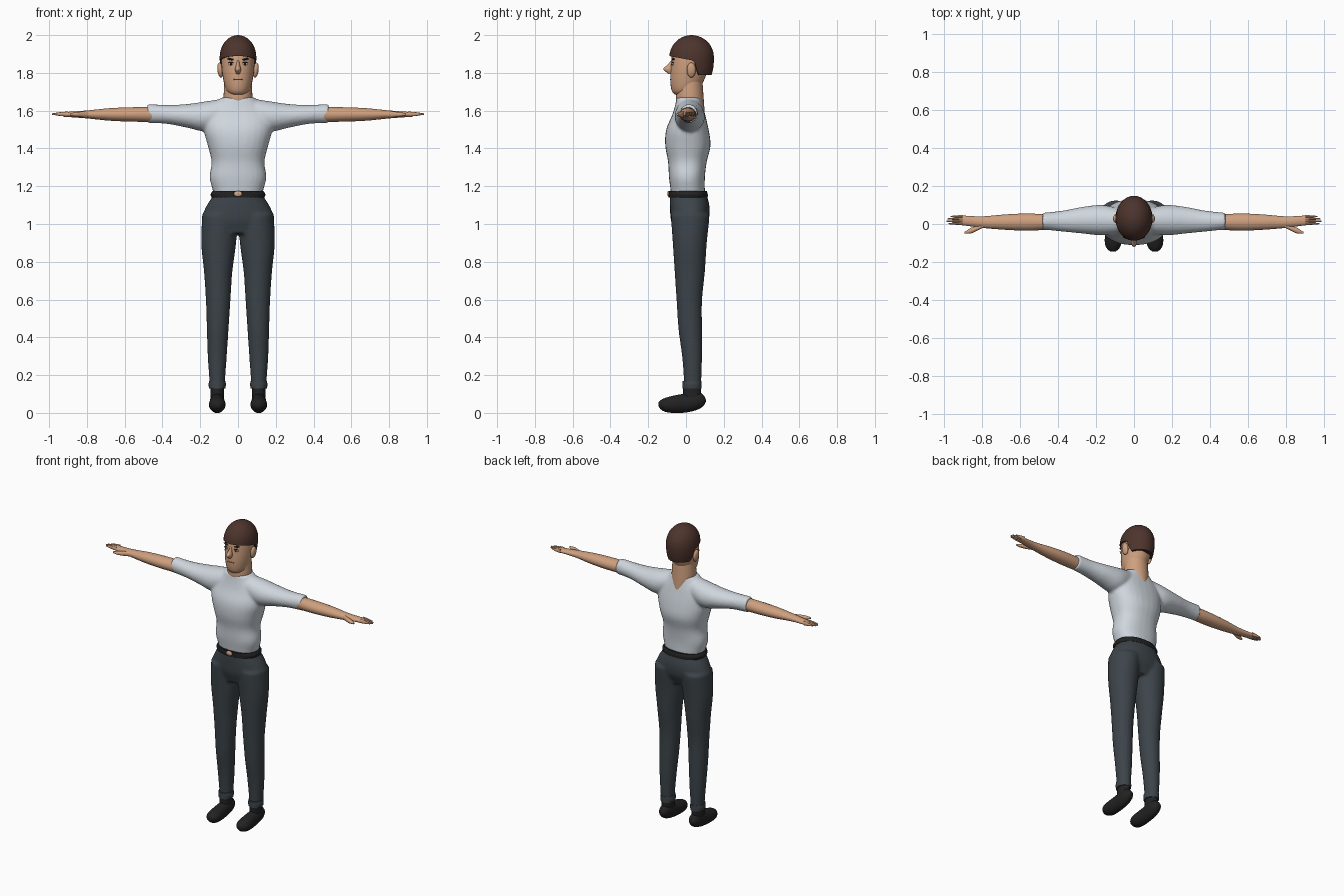
import bpy, bmesh, math
from mathutils import Matrix, Vector

if "Cube" in bpy.data.objects:
    bpy.data.objects.remove(bpy.data.objects["Cube"])


def material(name, *rgb):
    mat = bpy.data.materials.new(name)
    mat.use_nodes = True
    mat.diffuse_color = (*rgb, 1)
    mat.node_tree.nodes["Principled BSDF"].inputs["Base Color"].default_value = (*rgb, 1)
    return mat


SKIN = material("skin", .62, .35, .21)
SHIRT = material("pale grey cloth", .62, .67, .72)
TROUSER = material("dark slate cloth", .046, .058, .068)
LEATHER = material("black leather", .016, .016, .017)
HAIR = material("brown hair", .075, .034, .026)
DARK = material("dark brown", .025, .014, .012)
WHITE = material("eye white", .75, .72, .68)
LIP = material("lip", .3, .12, .08)
BRASS = material("buckle tan", .65, .38, .24)
SIDES = (("left", 1), ("right", -1))


def sample(column, count, t):
    """Read a column of evenly spaced values at t in [0, 1] along a smooth curve."""
    if not isinstance(column, tuple):
        return column
    i = min(int(t * (count - 1)), count - 2)
    f = t * (count - 1) - i
    a, b, c, d = (column[max(0, min(count - 1, i + k))] for k in (-1, 0, 1, 2))
    return b + f / 2 * (c - a + f * (2 * a - 5 * b + 4 * c - d + f * (3 * (b - c) + d - a)))


def skin_rings(bm, rings):
    """Join the rings with quads and close both ends."""
    for lower, upper in zip(rings, rings[1:]):
        for k in range(len(lower)):
            j = (k + 1) % len(lower)
            bm.faces.new((lower[k], lower[j], upper[j], upper[k]))
    bm.faces.new(rings[0])
    bm.faces.new(rings[-1])


def loft(bm, axis, start, stop, wide, deep, at=(0, 0, 0), side=1, rounded=False, power=2):
    """Sweep ovals along an axis. wide and deep are half sizes, or (low, high) lists of extents."""
    wide, deep = (size if isinstance(size, list) else [None, size] for size in (wide, deep))
    count = max([2] + [len(c) for c in wide + deep if isinstance(c, tuple)])
    steps, segments = 4 * (count - 1), 28
    rings = []
    for i in range(steps + 1):
        t = i / steps
        along = start + (stop - start) * ((1 - math.cos(math.pi * t)) / 2 if rounded else t)
        middles, radii = [], []
        for low, high in (wide, deep):
            top = sample(high, count, t)
            bottom = -top if low is None else sample(low, count, t)
            middles.append((top + bottom) / 2)
            radii.append((top - bottom) / 2)
        ring = []
        for k in range(segments):
            angle = math.tau * k / segments
            a, b = (m + r * math.copysign(abs(f) ** (2 / power), f) for m, r, f in
                    zip(middles, radii, (math.cos(angle), math.sin(angle))))
            point = Vector({"x": (along, a, b), "y": (a, along, b), "z": (a, b, along)}[axis])
            point += Vector(at)
            point.x *= side
            ring.append(bm.verts.new(point))
        rings.append(ring)
    skin_rings(bm, rings)


def finish(name, bm, mat, fuse=False):
    bmesh.ops.recalc_face_normals(bm, faces=bm.faces)
    mesh = bpy.data.meshes.new(name)
    bm.to_mesh(mesh)
    bm.free()
    mesh.materials.append(mat)
    ob = bpy.data.objects.new(name, mesh)
    bpy.context.collection.objects.link(ob)
    bpy.ops.object.select_all(action="DESELECT")
    ob.select_set(True)
    bpy.context.view_layer.objects.active = ob
    bpy.ops.object.shade_smooth_by_angle(angle=math.radians(50))
    if fuse:  # blend overlapping volumes into one soft garment
        remesh = ob.modifiers.new("fuse", "REMESH")
        remesh.mode, remesh.voxel_size, remesh.use_smooth_shade = "VOXEL", .009, True
        soften = ob.modifiers.new("soften", "SMOOTH")
        soften.factor, soften.iterations = .5, 4


def part(name, mat, *args, **options):
    bm = bmesh.new()
    loft(bm, *args, **options)
    finish(name, bm, mat)


def ball(name, mat, centre, radii, tilt=0):
    bm = bmesh.new()
    matrix = (Matrix.Translation(Vector(centre)) @ Matrix.Rotation(tilt, 4, "Y")
              @ Matrix.Diagonal((*radii, 1)))
    bmesh.ops.create_uvsphere(bm, u_segments=20, v_segments=12, radius=1, matrix=matrix)
    finish(name, bm, mat)


# Shirt: trunk and both sleeves fused
bm = bmesh.new()
loft(bm, "z", 1.16, 1.67, (.13, .15, .14, .16, .18, .17, .09),
     [(-.08, -.09, -.095, -.11, -.105, -.07, -.05), (.1, .1, .11, .13, .12, .1, .08)], power=2.3)
for _, side in SIDES:
    loft(bm, "x", .06, .48, [(-.05, -.06, -.05, -.04, -.03), (.08, .1, .09, .07, .06)],
         [(-.07, -.11, -.09, -.07, -.065), (.065, .05, .035, .03, .035)], (0, 0, 1.6), side)
finish("shirt", bm, SHIRT, fuse=True)

# Trousers: hips and both legs fused
bm = bmesh.new()
loft(bm, "z", .95, 1.16, (.13, .19, .17, .13),
     [(-.06, -.08, -.085, -.085), (.09, .12, .125, .11)], power=2.2)
for _, side in SIDES:
    loft(bm, "z", .14, 1.05,
         [(.07, .06, .05, .04, .03, .01, 0), (.15, .16, .165, .17, .18, .195, .19)],
         [(-.01, -.02, -.04, -.05, -.06, -.07, -.08), (.08, .085, .085, .085, .1, .11, .125)],
         side=side)
finish("trousers", bm, TROUSER, fuse=True)

# Belt and buckle
part("belt", LEATHER, "z", 1.14, 1.175, (.14, .145, .135), [-.092, (.115, .115, .11)], power=2.3)
ball("belt_buckle", BRASS, (0, -.092, 1.16), (.022, .007, .015))

for name, side in SIDES:
    # Turned-up cuff and shoe, centred under the leg
    foot = (.11, 0, 0)
    part(name + "_trouser_cuff", TROUSER, "z", .13, .17, (.043, .046, .043),
         [-.018, .082], foot, side)
    bm = bmesh.new()
    loft(bm, "y", -.145, .105, (.01, .042, .04, .035, .01),
         [(.035, .005, 0, .02, .06), (.055, .08, .1, .11, .07)], foot, side, rounded=True)
    loft(bm, "z", .05, .15, .035, [-.015, .08], foot, side)
    finish(name + "_shoe", bm, LEATHER)

    # Bare forearm, palm, thumb and fingers
    wrist = (0, 0, 1.58)
    bm = bmesh.new()
    loft(bm, "x", .44, .92, [(-.03, -.035, -.03, -.02, -.005), (.05, .055, .05, .04, .045)],
         (.04, .038, .033, .021, .013), wrist, side)
    loft(bm, "x", .79, .89, [(-.02, -.035, -.05, -.05), (0, -.01, -.02, -.04)],
         (.015, .015, .012, .006), wrist, side)
    for i, tip in enumerate((.975, .985, .98, .965)):
        loft(bm, "x", .9, tip, (.007, .006, .003), (.013, .01, .004),
             (0, .002 + i * .0125, 1.582), side)
    finish(name + "_forearm_and_hand", bm, SKIN)

# Neck, head and nose
part("neck", SKIN, "z", 1.57, 1.79, (.04, .074, .074, .07),
     [(0, -.05, -.05, -.04), (.1, .095, .09, .085)])
part("head", SKIN, "z", 1.685, 1.985, (.03, .06, .077, .087, .083, .055, .03),
     [(-.055, -.075, -.083, -.08, -.07, -.03, 0), (0, .06, .095, .12, .125, .09, .06)], rounded=True)
part("nose", SKIN, "z", 1.795, 1.865, (.01, .016, .01, .006), [(-.095, -.12, -.1, -.08), -.06])

# Ears and face details
for name, side in SIDES:
    ball(name + "_ear", SKIN, (.094 * side, .028, 1.815), (.015, .024, .04), .12 * side)
    for label, mat, rise, out, radii, tilt in (
            ("_eye", WHITE, 0, 0, (.014, .006, .007), 0),
            ("_iris", DARK, 0, .004, (.006, .004, .006), 0),
            ("_upper_lid", DARK, .007, .001, (.017, .007, .003), 0),
            ("_eyebrow", DARK, .025, -.003, (.021, .009, .005), -.15)):
        ball(name + label, mat, (.037 * side, -.07 - out, 1.847 + rise), radii, tilt * side)
ball("mouth", LIP, (0, -.079, 1.765), (.026, .006, .004))

# Hair cap: the hairline drops from the brow, over the ears, to the nape
bm = bmesh.new()
rows, columns = 12, 48
rings = [[] for _ in range(rows + 1)]
for k in range(columns):
    angle = math.tau * k / columns
    back = math.sin(angle)
    nape = max(0, min(1, (back - .08) / .3))
    hairline = math.radians(3 - 11 * min(1, back + 1) - 46 * nape * nape * (3 - 2 * nape))
    for i, ring in enumerate(rings):
        # the first ring tucks the rim under towards the scalp
        pitch = hairline + (math.radians(87) - hairline) * max(0, i - 1) / (rows - 1)
        reach = math.cos(max(pitch, pitch * .5)) * (1 if i else .86)
        ring.append(bm.verts.new((.097 * reach * math.cos(angle), .03 + .118 * reach * back,
                                  1.883 + .117 * math.sin(pitch))))
skin_rings(bm, rings)
finish("hair", bm, HAIR)
